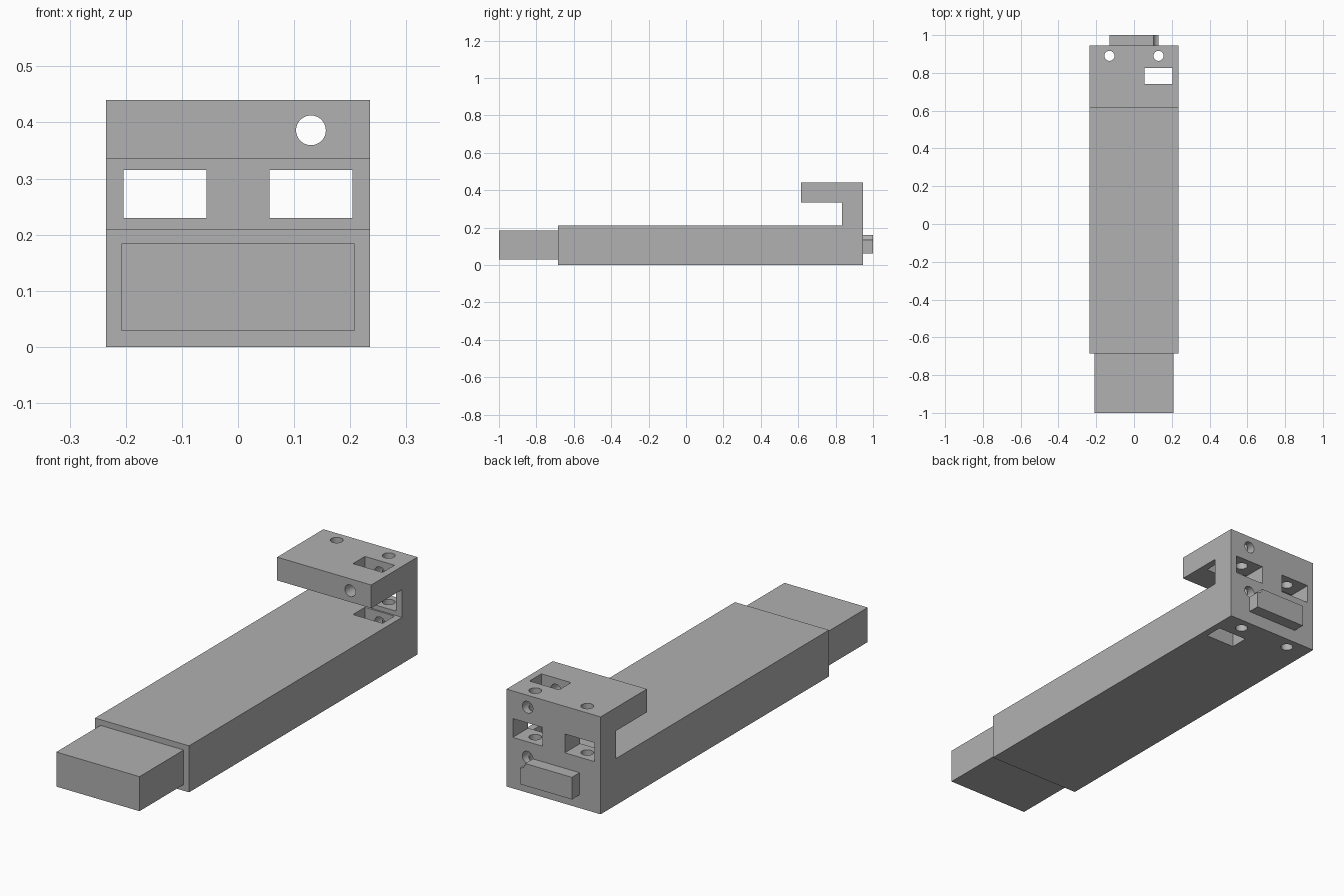
import bpy
import bmesh
from math import pi
from mathutils import Matrix, Vector

cube = bpy.data.objects.get("Cube")
if cube:
    bpy.data.objects.remove(cube)

grey = bpy.data.materials.new("plain grey")
grey.use_nodes = True
grey.diffuse_color = (0.44, 0.44, 0.44, 1)
grey.node_tree.nodes["Principled BSDF"].inputs["Base Color"].default_value = grey.diffuse_color


def finish(name, bm):
    bmesh.ops.recalc_face_normals(bm, faces=bm.faces)
    mesh = bpy.data.meshes.new(name)
    bm.to_mesh(mesh)
    bm.free()
    mesh.materials.append(grey)
    obj = bpy.data.objects.new(name, mesh)
    bpy.context.collection.objects.link(obj)
    return obj


def box(name, lo, hi):
    lo, hi = Vector(lo), Vector(hi)
    bm = bmesh.new()
    bmesh.ops.create_cube(bm, size=1, matrix=Matrix.Translation((lo + hi) / 2)
                          @ Matrix.Diagonal((*(hi - lo), 1)))
    return finish(name, bm)


def rod(name, centre, length, axis):
    turn = Matrix.Rotation(pi / 2, 4, "X") if axis == "Y" else Matrix.Identity(4)
    bm = bmesh.new()
    bmesh.ops.create_cone(bm, cap_ends=True, segments=48, radius1=HOLE, radius2=HOLE,
                          depth=length, matrix=Matrix.Translation(centre) @ turn)
    return finish(name, bm)


def cut(target, cutters):
    for cutter in cutters:
        mod = target.modifiers.new(cutter.name, "BOOLEAN")
        mod.operation = "DIFFERENCE"
        mod.solver = "EXACT"
        mod.object = cutter


HALF, BACK, HOLE, BOLT_X = 0.235, 0.945, 0.0265, 0.13

# Long bar with a hooked end, extruded across from its side profile
profile = [(-0.685, 0), (BACK, 0), (BACK, 0.44), (0.615, 0.44),
           (0.615, 0.335), (0.835, 0.335), (0.835, 0.21), (-0.685, 0.21)]
bm = bmesh.new()
side = bm.faces.new([bm.verts.new((-HALF, y, z)) for y, z in profile])
grown = bmesh.ops.extrude_face_region(bm, geom=[side])["geom"]
bmesh.ops.translate(bm, vec=(2 * HALF, 0, 0),
                    verts=[v for v in grown if isinstance(v, bmesh.types.BMVert)])
hooked_bar = finish("hooked_bar", bm)

# Narrow tongue at the front and raised block at the back
box("front_tongue", (-0.208, -1, 0.028), (0.208, -0.685, 0.184))
back_block = box("back_block", (-0.13, BACK, 0.06), (0.13, 1, 0.16))

# Windows and upright bolt holes on both sides of the hook
cutters = []
for label, s in (("left", 1), ("right", -1)):
    x = s * BOLT_X
    cutters.append(box(label + "_window_cutter", (x - 0.074, 0.8, 0.23), (x + 0.074, 1.1, 0.315)))
    cutters.append(rod(label + "_bolt_cutter", (x, 0.89, 0.22), 0.6, "Z"))

# Nut slot, and lengthwise holes above and below the windows
cutters.append(box("nut_slot_cutter", (0.055, 0.742, -0.1), (0.203, 0.827, 0.6)))
cutters.append(rod("upper_hole_cutter", (BOLT_X, 0.8, 0.386), 0.6, "Y"))
lower_hole = rod("lower_hole_cutter", (BOLT_X, 0.86, 0.16), 0.5, "Y")
cutters.append(lower_hole)

cut(hooked_bar, cutters)
cut(back_block, [lower_hole])
for c in cutters:
    c.hide_render = True
    c.hide_set(True)
